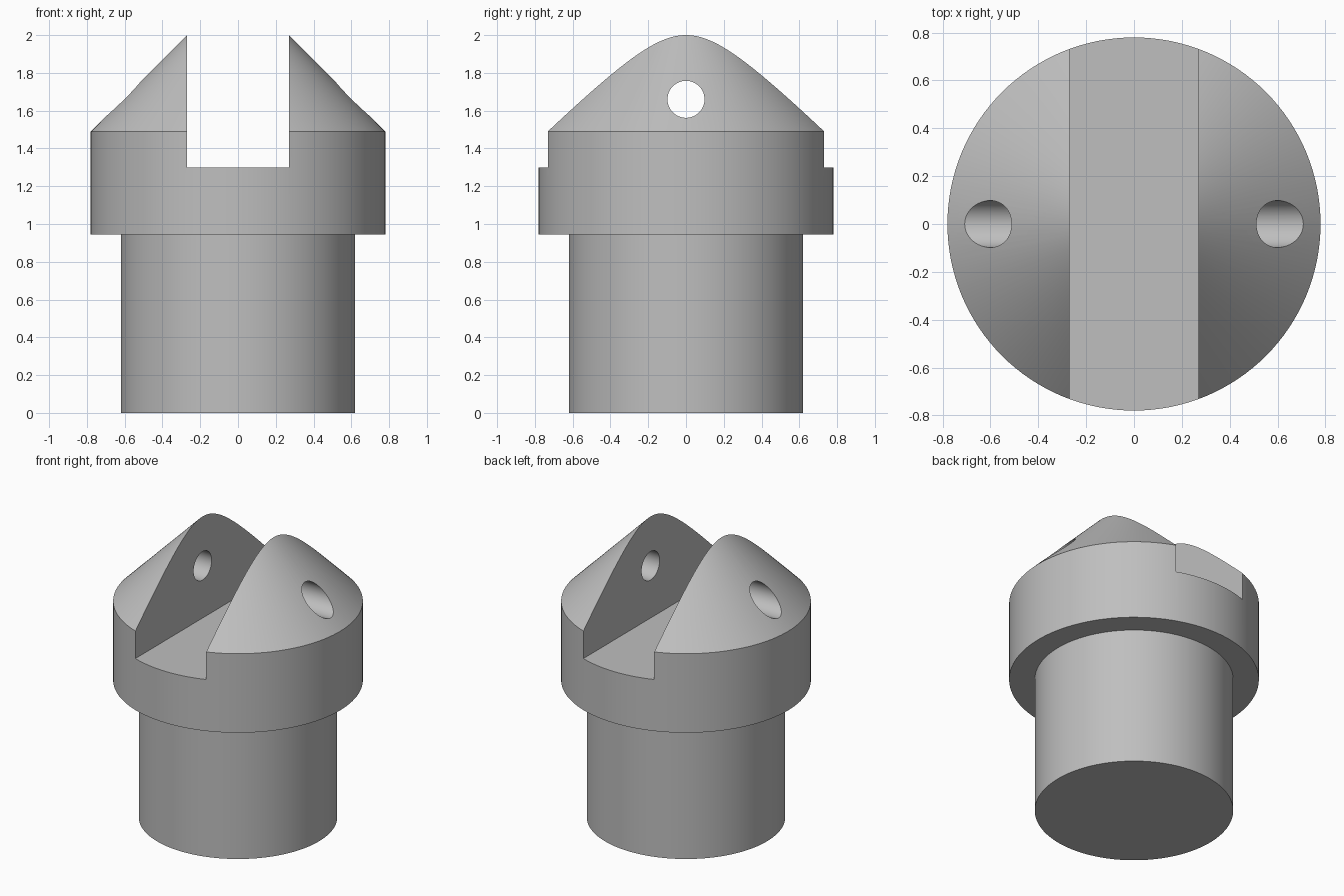
import bpy, bmesh, math
from mathutils import Matrix

cube = bpy.data.objects.get("Cube")
if cube:
    bpy.data.objects.remove(cube, do_unlink=True)

SEGMENTS = 128
SHAFT_R, HEAD_R = 0.62, 0.78
SHOULDER_Z, RIM_Z = 0.945, 1.49
SLOT_HALF, SLOT_Z = 0.27, 1.30
PIN_R, PIN_Z = 0.098, 1.66

grey = bpy.data.materials.new("plain grey")
grey.use_nodes = True
colour = (0.52, 0.52, 0.52, 1)
grey.diffuse_color = colour
grey.node_tree.nodes["Principled BSDF"].inputs["Base Color"].default_value = colour


def new_object(name, bm):
    bmesh.ops.recalc_face_normals(bm, faces=bm.faces)
    mesh = bpy.data.meshes.new(name)
    bm.to_mesh(mesh)
    bm.free()
    mesh.materials.append(grey)
    obj = bpy.data.objects.new(name, mesh)
    bpy.context.collection.objects.link(obj)
    return obj


def lathe(name, profile):
    bm = bmesh.new()
    verts = [bm.verts.new((r, 0, z)) for r, z in profile]
    edges = [bm.edges.new(pair) for pair in zip(verts, verts[1:])]
    bmesh.ops.spin(bm, geom=verts + edges, axis=(0, 0, 1), cent=(0, 0, 0),
                   angle=math.tau, steps=SEGMENTS, use_merge=True)
    bmesh.ops.remove_doubles(bm, verts=bm.verts, dist=1e-5)
    # Close the two ends with flat caps
    bmesh.ops.holes_fill(bm, edges=[e for e in bm.edges if e.is_boundary], sides=0)
    return new_object(name, bm)


# Shaft, wider head and 45 degree cone, turned in one piece
tip_r = 0.1
body = lathe("clevis_body", [
    (SHAFT_R, 0), (SHAFT_R, SHOULDER_Z), (HEAD_R, SHOULDER_Z), (HEAD_R, RIM_Z),
    (tip_r, RIM_Z + HEAD_R - tip_r)])

# Slot through the head from front to back
bm = bmesh.new()
bmesh.ops.create_cube(bm, size=1, matrix=Matrix.Translation((0, 0, SLOT_Z + 0.6))
                      @ Matrix.Diagonal((2 * SLOT_HALF, 2, 1.2, 1)))
slot = new_object("slot_cutter", bm)

# Pin hole across both ears
bm = bmesh.new()
bmesh.ops.create_cone(bm, cap_ends=True, segments=48, radius1=PIN_R, radius2=PIN_R,
                      depth=2, matrix=Matrix.Translation((0, 0, PIN_Z))
                      @ Matrix.Rotation(math.pi / 2, 4, "Y"))
pin = new_object("pin_hole_cutter", bm)

bpy.ops.object.select_all(action="DESELECT")
body.select_set(True)
bpy.context.view_layer.objects.active = body
for cutter in (slot, pin):
    mod = body.modifiers.new(cutter.name, "BOOLEAN")
    mod.operation = "DIFFERENCE"
    mod.solver = "EXACT"
    mod.object = cutter
    bpy.ops.object.modifier_apply(modifier=mod.name)
    bpy.data.objects.remove(cutter, do_unlink=True)

bpy.ops.object.shade_smooth_by_angle(angle=math.radians(30))
